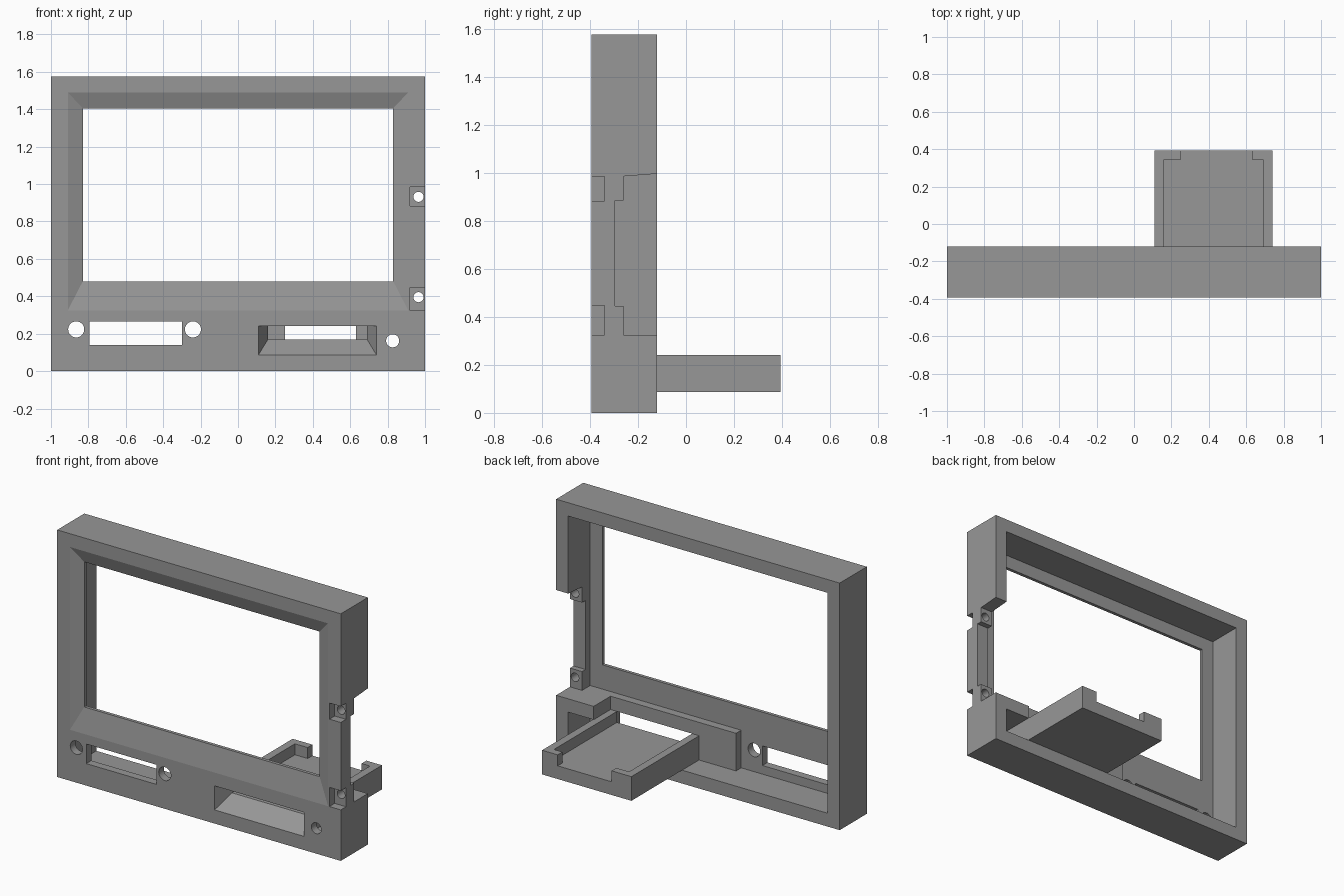
import bpy, bmesh, math
from mathutils import Matrix

if "Cube" in bpy.data.objects:
    bpy.data.objects.remove(bpy.data.objects["Cube"])

FRONT, BACK, PLATE, BLOCK = -0.393, -0.12, -0.342, -0.29


def make_object(name, bm):
    bmesh.ops.recalc_face_normals(bm, faces=bm.faces[:])
    mesh = bpy.data.meshes.new(name)
    bm.to_mesh(mesh)
    bm.free()
    obj = bpy.data.objects.new(name, mesh)
    bpy.context.collection.objects.link(obj)
    return obj


def loft(name, *sections):
    """Solid through rectangles (y, x0, x1, z0, z1) stacked along y."""
    bm = bmesh.new()
    rings = [[bm.verts.new(p) for p in
              ((x0, y, z0), (x1, y, z0), (x1, y, z1), (x0, y, z1))]
             for y, x0, x1, z0, z1 in sections]
    for a, b in zip(rings, rings[1:]):
        for i in range(4):
            j = (i + 1) % 4
            bm.faces.new((a[i], a[j], b[j], b[i]))
    bm.faces.new(rings[0])
    bm.faces.new(rings[-1])
    return make_object(name, bm)


def box(name, x0, x1, y0, y1, z0, z1):
    return loft(name, (y0, x0, x1, z0, z1), (y1, x0, x1, z0, z1))


def drill(x, z, r):
    bm = bmesh.new()
    bmesh.ops.create_cone(bm, cap_ends=True, segments=32, radius1=r, radius2=r, depth=0.4,
                          matrix=Matrix.Translation((x, -0.35, z)) @ Matrix.Rotation(math.pi / 2, 4, 'X'))
    return make_object("hole_cutter", bm)


def prism_x(name, profile, x0, x1):
    bm = bmesh.new()
    face = bm.faces.new([bm.verts.new((x0, y, z)) for y, z in profile])
    ext = bmesh.ops.extrude_face_region(bm, geom=[face])["geom"]
    bmesh.ops.translate(bm, vec=(x1 - x0, 0, 0),
                        verts=[v for v in ext if isinstance(v, bmesh.types.BMVert)])
    return make_object(name, bm)


def combine(target, tool, operation='DIFFERENCE'):
    mod = target.modifiers.new("bool", 'BOOLEAN')
    mod.operation, mod.solver, mod.object = operation, 'EXACT', tool
    bpy.context.view_layer.objects.active = target
    bpy.ops.object.modifier_apply(modifier=mod.name)
    bpy.data.objects.remove(tool)


# Hollow outer casing
bezel = box("bezel", -1, 1, FRONT, BACK, 0, 1.575)
combine(bezel, box("cavity", -0.915, 0.915, PLATE, 0, 0.085, 1.49))

# Thick block behind the drive opening and shelf over the corner compartment
combine(bezel, box("drive_block", -0.15, 0.74, PLATE - 0.02, BLOCK, 0.05, 0.325), 'UNION')
combine(bezel, box("corner_shelf", 0.735, 0.95, PLATE - 0.02, BACK, 0.24, 0.325), 'UNION')

# Bevelled screen window
outer, inner = (-0.91, 0.91, 0.325, 1.49), (-0.83, 0.83, 0.48, 1.405)
combine(bezel, loft("window", (-0.5, *outer), (FRONT, *outer), (-0.363, *inner), (-0.2, *inner)))

# Drive opening with ramp and tapered sides
outer, inner = (0.11, 0.74, 0.087, 0.24), (0.16, 0.69, 0.17, 0.24)
combine(bezel, loft("drive_mouth", (-0.5, *outer), (FRONT, *outer), (BLOCK, *inner), (-0.2, *inner)))

# Side notch in the right wall, leaving two screw bosses
notch = [(0, 0.325), (-0.26, 0.325), (-0.26, 0.445), (-0.295, 0.445),
         (-0.295, 0.885), (-0.26, 0.885), (-0.26, 0.985), (0, 1.005)]
combine(bezel, prism_x("side_notch", notch, 0.9, 1.1))
for z0, z1 in ((0.325, 0.447), (0.882, 0.985)):
    combine(bezel, box("screw_recess", 0.92, 1.1, -0.5, -0.34, z0, z1))

# Connector slot and round holes
combine(bezel, box("connector_slot", -0.795, -0.3, -0.5, -0.25, 0.14, 0.265))
for x, z, r in ((-0.865, 0.223, 0.043), (-0.241, 0.223, 0.043), (0.827, 0.162, 0.035),
                (0.965, 0.932, 0.027), (0.965, 0.395, 0.027)):
    combine(bezel, drill(x, z, r))

# Drive tray: open-topped, with a gap in its rear wall
tray = box("drive_tray", 0.11, 0.74, BLOCK, 0.393, 0.086, 0.24)
combine(tray, box("tray_pocket", 0.16, 0.69, -0.5, 0.345, 0.17, 0.4))
combine(tray, box("tray_gap", 0.25, 0.63, 0.2, 0.5, 0.17, 0.4))

# Dark grey plastic
plastic = bpy.data.materials.new("dark_grey_plastic")
plastic.diffuse_color = (0.31, 0.31, 0.31, 1)
plastic.use_nodes = True
plastic.node_tree.nodes["Principled BSDF"].inputs["Base Color"].default_value = plastic.diffuse_color
for obj in (bezel, tray):
    obj.data.materials.clear()
    obj.data.materials.append(plastic)
    for poly in obj.data.polygons:
        poly.material_index = 0
